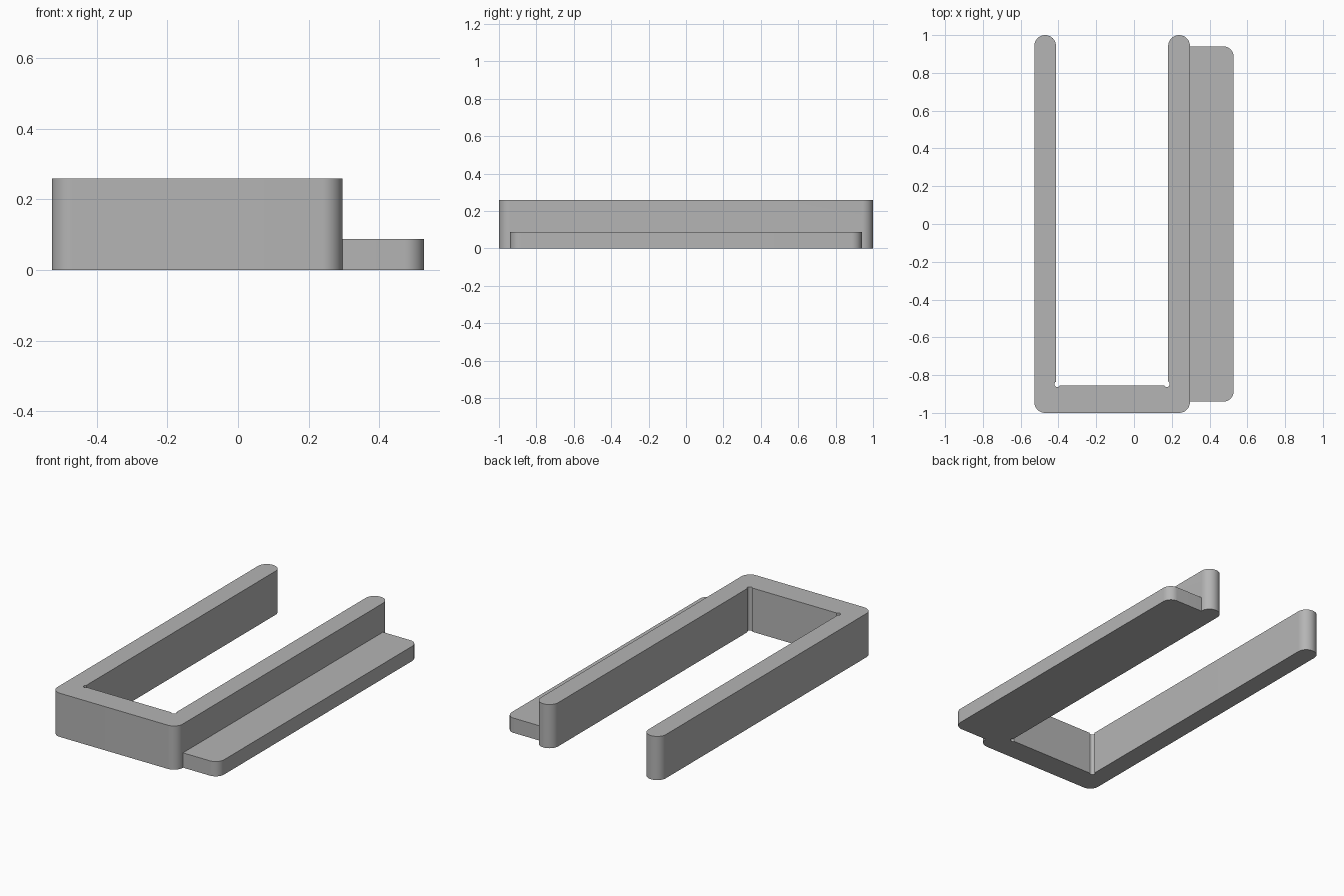
import bpy, bmesh
from math import radians, cos, sin

if "Cube" in bpy.data.objects:
    bpy.data.objects.remove(bpy.data.objects["Cube"])

grey = bpy.data.materials.new("plain grey")
grey.use_nodes = True
grey.diffuse_color = (0.46, 0.46, 0.46, 1)
grey.node_tree.nodes["Principled BSDF"].inputs["Base Color"].default_value = grey.diffuse_color


def arc(x, y, r, start, end, steps=12):
    """Points along an arc, angles in degrees."""
    angles = [radians(start + (end - start) * i / steps) for i in range(steps + 1)]
    return [(x + r * cos(a), y + r * sin(a)) for a in angles]


def extrude(name, outline, height):
    """Solid prism standing on the ground."""
    bm = bmesh.new()
    base = bm.faces.new([bm.verts.new((x, y, 0)) for x, y in outline])
    top = bmesh.ops.extrude_face_region(bm, geom=[base], use_keep_orig=True)
    verts = [g for g in top["geom"] if isinstance(g, bmesh.types.BMVert)]
    bmesh.ops.translate(bm, vec=(0, 0, height), verts=verts)
    bmesh.ops.recalc_face_normals(bm, faces=bm.faces)
    mesh = bpy.data.meshes.new(name)
    bm.to_mesh(mesh)
    bm.free()
    mesh.materials.append(grey)
    obj = bpy.data.objects.new(name, mesh)
    bpy.context.collection.objects.link(obj)
    return obj


left, right, wall = -0.528, 0.296, 0.115
r = wall / 2
floor = -0.855        # inner edge of the front wall
notch, inset = 0.015, 0.007

# U-shaped frame: rounded arm ends, small relief notches in the inner corners
outline = (
    arc(left + r, -1 + r, r, 180, 270)
    + arc(right - r, -1 + r, r, 270, 360)
    + arc(right - r, 1 - r, r, 0, 180, 24)
    + arc(right - wall - inset, floor + inset, notch, 62.2, -152.2)
    + arc(left + wall + inset, floor + inset, notch, -27.8, -242.2)
    + arc(left + r, 1 - r, r, 0, 180, 24)
)
frame = extrude("u_frame", outline, 0.26)

# Low side flange, rooted inside the right-hand arm
edge, end, fr = 0.528, 0.94, 0.055
flange = extrude(
    "side_flange",
    [(right - r, end), (right - r, -end)]
    + arc(edge - fr, -end + fr, fr, 270, 360)
    + arc(edge - fr, end - fr, fr, 0, 90),
    0.088,
)

# Fuse the flange to the frame
bpy.context.view_layer.objects.active = frame
union = frame.modifiers.new("join flange", "BOOLEAN")
union.operation = "UNION"
union.solver = "EXACT"
union.object = flange
bpy.ops.object.select_all(action="DESELECT")
frame.select_set(True)
bpy.ops.object.modifier_apply(modifier=union.name)
bpy.data.objects.remove(flange)
bpy.ops.object.shade_smooth_by_angle(angle=radians(30))
